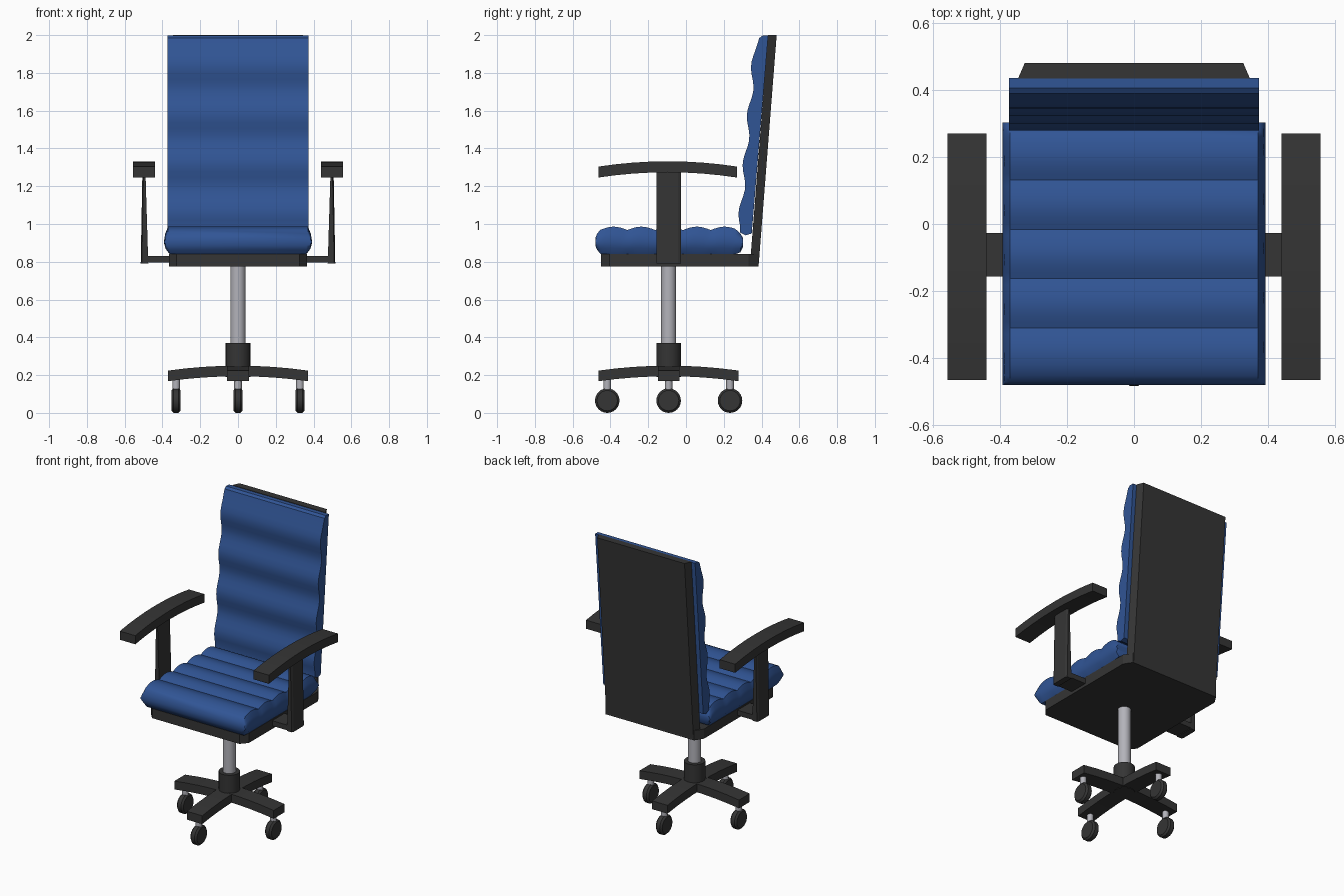
import bpy, bmesh, math
from mathutils import Vector, Matrix

if "Cube" in bpy.data.objects:
    bpy.data.objects.remove(bpy.data.objects["Cube"], do_unlink=True)


def material(name, rgb, rough=0.6):
    m = bpy.data.materials.new(name)
    m.use_nodes = True
    m.diffuse_color = (*rgb, 1)
    node = m.node_tree.nodes["Principled BSDF"]
    node.inputs["Base Color"].default_value = (*rgb, 1)
    node.inputs["Roughness"].default_value = rough
    return m


BLUE = material("blue fabric", (0.03, 0.09, 0.30))
BLACK = material("black plastic", (0.035, 0.035, 0.035))
SILVER = material("silver metal", (0.45, 0.45, 0.49))
CENTRE_Y = -0.092


def finish(name, bm, mat, smooth=None):
    bmesh.ops.recalc_face_normals(bm, faces=bm.faces)
    mesh = bpy.data.meshes.new(name)
    bm.to_mesh(mesh)
    bm.free()
    mesh.materials.append(mat)
    ob = bpy.data.objects.new(name, mesh)
    bpy.context.collection.objects.link(ob)
    if smooth:
        bpy.ops.object.select_all(action='DESELECT')
        ob.select_set(True)
        bpy.context.view_layer.objects.active = ob
        bpy.ops.object.shade_smooth_by_angle(angle=math.radians(smooth))
    return ob


def loft(name, rings, mat, smooth=None):
    """Skin a row of matching closed rings and cap both ends."""
    bm = bmesh.new()
    vs = [[bm.verts.new(p) for p in ring] for ring in rings]
    n = len(vs[0])
    for a, b in zip(vs, vs[1:]):
        for i in range(n):
            j = (i + 1) % n
            bm.faces.new((a[i], a[j], b[j], b[i]))
    bm.faces.new(vs[0])
    bm.faces.new(vs[-1])
    return finish(name, bm, mat, smooth)


def cylinder(name, centre, radius, depth, mat, axis='Z', bevel=0, segments=24):
    bm = bmesh.new()
    turn = Matrix.Rotation(math.pi / 2, 4, 'Y') if axis == 'X' else Matrix()
    bmesh.ops.create_cone(bm, cap_ends=True, segments=segments, radius1=radius,
                          radius2=radius, depth=depth,
                          matrix=Matrix.Translation(centre) @ turn)
    if bevel:
        rims = [e for e in bm.edges if any(len(f.verts) > 4 for f in e.link_faces)]
        bmesh.ops.bevel(bm, geom=rims, offset=bevel, segments=1, affect='EDGES')
    return finish(name, bm, mat, 30)


# Seat pan with cut corners
outline = [(0.325, -0.45), (0.365, -0.405), (0.365, 0.33), (0.33, 0.385)]
outline += [(-x, y) for x, y in reversed(outline)]
loft("seat_pan", [[(x, y, z) for x, y in outline] for z in (0.775, 0.84)], BLACK)

# Leaning back shell, narrower at the rear face
loft("back_shell", [[(-0.345, y, z), (0.345, y, z), (0.325, y + 0.046, z), (-0.325, y + 0.046, z)]
                    for y, z in ((0.338, 0.775), (0.434, 2.0))], BLACK)

# Seat cushion: ribbed top, bulging sides, rounded front and back
def seat_ring(y, lo, hi):
    h = hi - lo
    half = [(0.362, lo), (0.383, lo + h * 0.22), (0.392, lo + h * 0.48),
            (0.385, lo + h * 0.75), (0.37, hi)]
    return [(x, y, z) for x, z in half] + [(-x, y, z) for x, z in reversed(half)]

PITCH = 0.147
rows = [(-0.48, 0.885, 0.925), (-0.47, 0.862, 0.95), (-0.452, 0.842, 0.97)]
for i in range(-6, 33):
    y = -0.31 + i * PITCH / 8
    if y < 0.275:
        rows.append((y, 0.84, 0.968 + 0.018 * abs(math.sin(math.pi * i / 8))))
rows += [(0.288, 0.85, 0.95), (0.302, 0.878, 0.925)]
loft("seat_cushion", [seat_ring(*r) for r in rows], BLUE, 38)

# Back cushion: four soft ribs along the lean of the shell
side = [(0.348, 0.95), (0.317, 0.94), (0.285, 0.955)]
for i in range(1, 31):
    t = i / 32
    z = 0.955 + t * 1.035
    bump = 0.5 - 0.5 * math.cos(2 * math.pi * (t * 4 + 0.08))
    y = 0.293 + 0.088 * t - 0.024 * bump
    side.append((y, z))
side += [(0.388, 1.985), (0.405, 1.997), (0.435, 1.997)]
mid = [(0.39 if z > 1.9 else y, z) for y, z in side]
loft("back_cushion", [[(x, y, z) for y, z in side] for x in (-0.372, 0.372)], BLUE, 35)

# Armrests: bracket, tapered post and arched pad on each side
for s, label in ((1, "left"), (-1, "right")):
    loft(label + "_arm_bracket",
         [[(s * x, y, z) for y, z in ((-0.157, 0.795), (-0.027, 0.795), (-0.027, 0.83), (-0.157, 0.83))]
          for x in (0.33, 0.5)], BLACK)
    post = []
    for z, inner, outer in ((0.79, 0.475, 0.515), (1.28, 0.49, 0.506)):
        post.append([(s * inner, CENTRE_Y - 0.065, z), (s * inner, CENTRE_Y + 0.065, z),
                     (s * (outer - 0.006), CENTRE_Y + 0.065, z), (s * outer, CENTRE_Y + 0.05, z),
                     (s * outer, CENTRE_Y - 0.05, z), (s * (outer - 0.006), CENTRE_Y - 0.065, z)])
    loft(label + "_arm_post", post, BLACK)
    pad = []
    for i in range(9):
        u = i / 4 - 1
        z = 1.332 - 0.028 * u * u
        y = -0.097 + 0.367 * u
        pad.append([(s * 0.44, y, z - 0.058), (s * 0.555, y, z - 0.058),
                    (s * 0.555, y, z), (s * 0.44, y, z)])
    loft(label + "_armrest_pad", pad, BLACK, 30)

# Gas column and hub
cylinder("column", (0, CENTRE_Y, 0.55), 0.04, 0.47, SILVER)
cylinder("hub", (0, CENTRE_Y, 0.28), 0.065, 0.18, BLACK)

# Crossed arched base beams
for name, across in (("base_beam_side", False), ("base_beam_front", True)):
    rings = []
    for i in range(9):
        u = i / 4 - 1
        r, z = 0.37 * u, 0.25 - 0.026 * u * u
        section = [(-0.057, z - 0.056), (0.057, z - 0.056), (0.057, z), (-0.057, z)]
        rings.append([(w, CENTRE_Y + r, h) if across else (r, CENTRE_Y + w, h) for w, h in section])
    loft(name, rings, BLACK, 30)

# Casters: silver stem and bevelled wheel under every beam end
for label, dx, dy in (("front", 0, -1), ("back", 0, 1), ("left", 1, 0), ("right", -1, 0)):
    x, y = dx * 0.328, CENTRE_Y + dy * 0.325
    cylinder(label + "_caster_stem", (x, y, 0.15), 0.02, 0.09, SILVER, segments=16)
    cylinder(label + "_caster_wheel", (x, y, 0.065), 0.065, 0.048, BLACK, axis='X', bevel=0.011)
